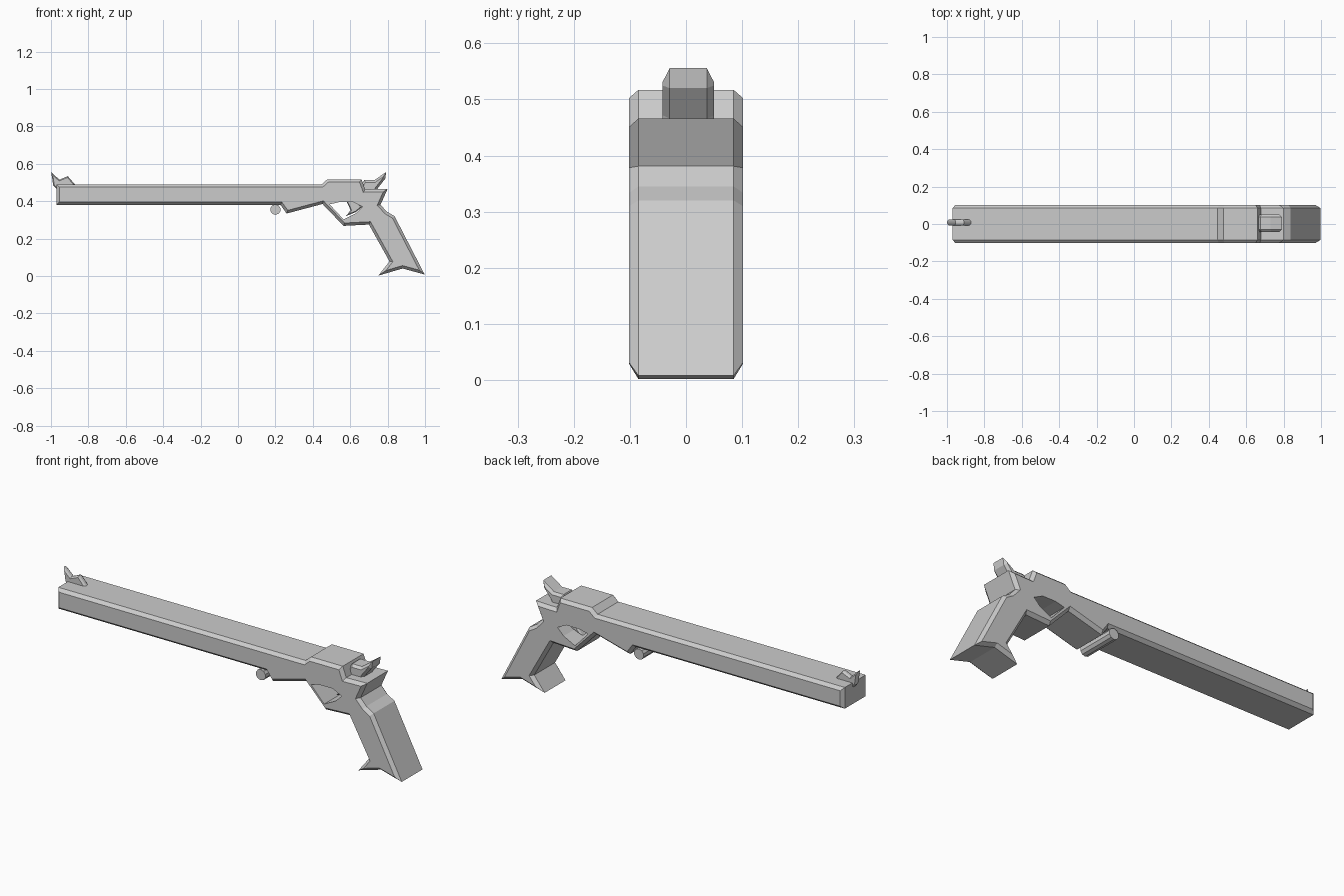
import bpy
import bmesh
from mathutils import Vector

if "Cube" in bpy.data.objects:
    bpy.data.objects.remove(bpy.data.objects["Cube"])

# Single grey metal colour
steel = bpy.data.materials.new("grey steel")
steel.use_nodes = True
GREY = (0.6, 0.6, 0.6, 1)
steel.diffuse_color = GREY
steel.node_tree.nodes["Principled BSDF"].inputs["Base Color"].default_value = GREY


def inset(points, amount, flat_x=None):
    """Shrink a clockwise outline; edges lying on flat_x stay in place."""
    pts = [Vector(p) for p in points]
    lines = []
    for i, a in enumerate(pts):
        b = pts[(i + 1) % len(pts)]
        d = (b - a).normalized()
        n = Vector((d.y, -d.x))
        still = flat_x is not None and a.x == flat_x and b.x == flat_x
        lines.append((n, n.dot(a) + (0 if still else amount)))
    result = []
    for i in range(len(pts)):
        (n, c), (m, e) = lines[i - 1], lines[i]
        det = n.x * m.y - n.y * m.x
        result.append(Vector(((c * m.y - e * n.y) / det, (n.x * e - m.x * c) / det)))
    return result


def plate(name, points, half, chamfer=0, shrink=0, y=0, flat_x=None):
    """Extrude a side profile across y, with optional chamfered rims."""
    small = inset(points, shrink, flat_x)
    rings = [(small, -half), (points, chamfer - half),
             (points, half - chamfer), (small, half)]
    if chamfer == 0:
        rings = [(points, -half), (points, half)]
    bm = bmesh.new()
    loops = [[bm.verts.new((p[0], y + w, p[1])) for p in ring] for ring, w in rings]
    n = len(points)
    for lo, hi in zip(loops, loops[1:]):
        for i in range(n):
            j = (i + 1) % n
            bm.faces.new((lo[i], lo[j], hi[j], hi[i]))
    bm.faces.new(loops[0])
    bm.faces.new(loops[-1][::-1])
    bmesh.ops.recalc_face_normals(bm, faces=bm.faces)
    mesh = bpy.data.meshes.new(name)
    bm.to_mesh(mesh)
    bm.free()
    mesh.materials.append(steel)
    obj = bpy.data.objects.new(name, mesh)
    bpy.context.collection.objects.link(obj)
    return obj


# Barrel, frame and grip as one chamfered profile
MUZZLE = -0.97
body = plate("barrel_and_grip", [
    (MUZZLE, 0.49), (0.447, 0.49), (0.478, 0.517), (0.66, 0.517), (0.68, 0.463),
    (0.8, 0.466), (0.762, 0.381), (0.795, 0.345), (0.837, 0.32), (0.998, 0.008),
    (0.88, 0.04), (0.75, 0.002), (0.81, 0.078), (0.7, 0.275), (0.564, 0.268),
    (0.452, 0.385), (0.26, 0.334), (0.227, 0.38), (MUZZLE, 0.38),
], 0.102, chamfer=0.017, shrink=0.015, flat_x=MUZZLE)

# Trigger guard opening
cutter = plate("guard_cutter", [
    (0.49, 0.383), (0.54, 0.395), (0.615, 0.395), (0.665, 0.37),
    (0.63, 0.335), (0.565, 0.302),
], 0.2)
cutter.hide_render = True
cut = body.modifiers.new("guard opening", "BOOLEAN")
cut.object = cutter
cut.operation = "DIFFERENCE"
cut.solver = "EXACT"
bpy.context.view_layer.objects.active = body
bpy.ops.object.modifier_apply(modifier=cut.name)
bpy.data.objects.remove(cutter)

# Curved trigger inside the guard
plate("trigger", [
    (0.58, 0.4), (0.63, 0.4), (0.665, 0.37), (0.63, 0.342), (0.577, 0.32),
    (0.602, 0.352),
], 0.03, chamfer=0.01, shrink=0.005)

# Hammer leaning back over the frame
plate("hammer", [
    (0.66, 0.49), (0.675, 0.513), (0.73, 0.513), (0.792, 0.556), (0.787, 0.52),
    (0.745, 0.466), (0.735, 0.44), (0.67, 0.44),
], 0.046, chamfer=0.013, shrink=0.012, y=0.004)

# Pointed front sight
plate("front_sight", [
    (-0.999, 0.556), (-0.955, 0.515), (-0.91, 0.534), (-0.872, 0.49),
    (-0.92, 0.46), (-0.965, 0.46), (-0.988, 0.485),
], 0.016, chamfer=0.01, shrink=0.006, y=0.008)

# Cross pin under the barrel
bpy.ops.mesh.primitive_cylinder_add(
    vertices=10, radius=0.028, depth=0.2, location=(0.2, 0, 0.355),
    rotation=(1.5708, 0, 0))
pin = bpy.context.object
pin.name = "cross_pin"
pin.data.materials.append(steel)
